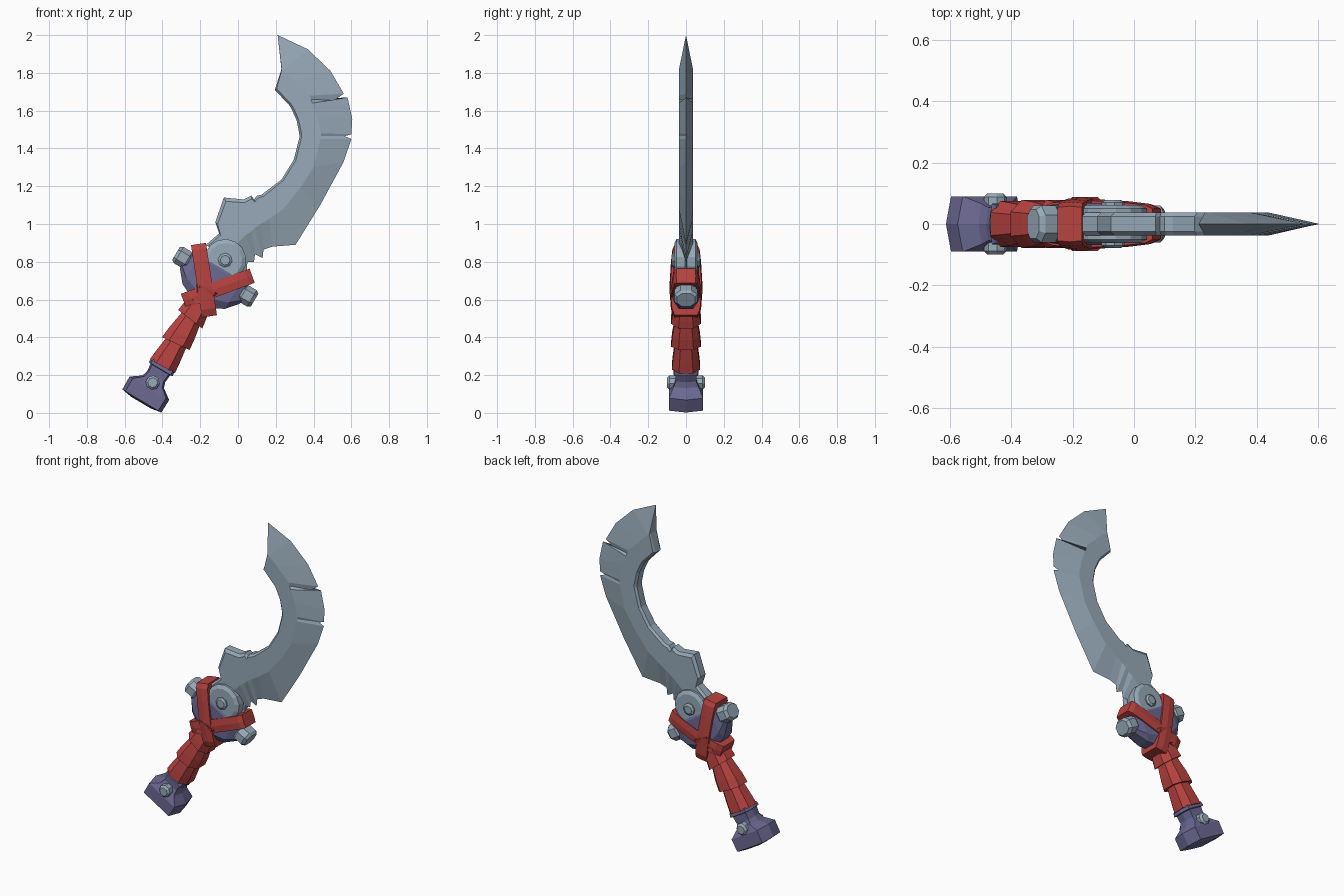
import bpy, bmesh, math
from mathutils import Vector

cube = bpy.data.objects.get("Cube")
if cube:
    bpy.data.objects.remove(cube, do_unlink=True)

TILT = math.radians(30.6)          # lean of the hilt
BASE = (-0.505, 0, 0.07)           # foot of the hilt axis


def material(name, rgb):
    m = bpy.data.materials.new(name)
    m.use_nodes = True
    col = (*rgb, 1)
    m.diffuse_color = col
    bsdf = m.node_tree.nodes["Principled BSDF"]
    bsdf.inputs["Base Color"].default_value = col
    bsdf.inputs["Roughness"].default_value = 0.7
    return m


STEEL = material("steel_grey", (0.31, 0.40, 0.48))
RED = material("red_cloth", (0.47, 0.055, 0.05))
PURPLE = material("dull_purple", (0.15, 0.14, 0.29))


def loft(name, rings, mat, hilt=True):
    """Skin equal-length rings, cap both ends, keep faces flat."""
    bm = bmesh.new()
    rows = [[bm.verts.new(p) for p in r] for r in rings]
    n = len(rows[0])
    for a, b in zip(rows, rows[1:]):
        for i in range(n):
            j = (i + 1) % n
            bm.faces.new((a[i], a[j], b[j], b[i]))
    bm.faces.new(rows[0])
    bm.faces.new(rows[-1])
    bmesh.ops.remove_doubles(bm, verts=bm.verts, dist=0.0005)
    bmesh.ops.recalc_face_normals(bm, faces=bm.faces)
    me = bpy.data.meshes.new(name)
    bm.to_mesh(me)
    bm.free()
    me.materials.append(mat)
    ob = bpy.data.objects.new(name, me)
    bpy.context.collection.objects.link(ob)
    if hilt:
        ob.location = BASE
        ob.rotation_euler = (0, TILT, 0)
    return ob


def octagon(a, b, cut=0.5):
    """Rectangle of half sizes a, b with cut corners."""
    c, d = a * cut, b * cut
    return [(a, -d), (a, d), (c, b), (-c, b), (-a, d), (-a, -d), (-c, -b), (c, -b)]


def disc(name, x, z, steps, sides, mat):
    """Turned part with its axis along y; steps are (y, radius)."""
    rings = []
    for y, r in steps:
        angles = [math.tau * (i + 0.5) / sides for i in range(sides)]
        rings.append([(x + r * math.cos(t), y, z + r * math.sin(t)) for t in angles])
    return loft(name, rings, mat)


# Blade: spine, ridge and cutting edge, listed from tip to root
spine = [(.21, 2), (.23, 1.82), (.195, 1.71), (.27, 1.63), (.28, 1.615), (.29, 1.595),
         (.31, 1.55), (.324, 1.48), (.325, 1.46), (.322, 1.445), (.295, 1.34),
         (.23, 1.235), (.125, 1.155), (.1, 1.15), (.085, 1.13), (.07, 1.15),
         (.03, 1.13), (-.075, 1.14), (-.12, 1.01), (-.1, .95), (-.17, .89)]
ridge = [(.21, 2), (.24, 1.815), (.3, 1.76), (.38, 1.68), (.385, 1.66), (.395, 1.64),
         (.42, 1.57), (.44, 1.48), (.44, 1.465), (.438, 1.45), (.4, 1.3),
         (.33, 1.19), (.24, 1.08), (.17, 1.03), (.12, 1), (.09, .98),
         (.07, .96), (.04, .94), (0, .9), (-.02, .87), (-.06, .82)]
edge = [(.21, 2), (.37, 1.925), (.49, 1.81), (.56, 1.69), (.51, 1.655), (.58, 1.67),
        (.605, 1.555), (.6, 1.475), (.565, 1.465), (.6, 1.45), (.56, 1.33),
        (.435, 1.1), (.305, .89), (.18, .88), (.135, .865), (.13, .82),
        (.09, .84), (.085, .8), (.05, .8), (.045, .74), (.02, .71)]
HALF = 0.037
blade = []
for i, (s, r, e) in enumerate(zip(spine, ridge, edge)):
    h = HALF if i else 0
    s, r, e = Vector(s), Vector(r), Vector(e)
    side = [(s, h * 0.65), (s.lerp(r, 0.1), h), (r, h)]
    front = [(p.x, -y, p.y) for p, y in side]
    back = [(p.x, y, p.y) for p, y in reversed(side)]
    blade.append(front + [(e.x, 0, e.y)] + back)
loft("blade", blade, STEEL, hilt=False)

# Pivot plate and bolt that hold the blade root
disc("pivot_plate", 0, 0.858, [(-.062, .09), (-.05, .112), (.05, .112), (.062, .09)], 14, STEEL)
disc("pivot_bolt", 0, 0.858, [(-.078, .026), (-.07, .038), (.07, .038), (.078, .026)], 8, STEEL)

# Pommel: six-sided flared block with a collar
pommel = []
for z, a, b in [(-.018, .06, .06), (-.008, .12, .09), (.07, .122, .09),
                (.11, .066, .066), (.14, .056, .054), (.185, .06, .056),
                (.188, .074, .066), (.212, .07, .062)]:
    k = a * 0.84
    pommel.append([(a, 0, z), (k, b, z), (-k, b, z), (-a, 0, z), (-k, -b, z), (k, -b, z)])
loft("pommel", pommel, PURPLE)
for s, label in ((-1, "front"), (1, "back")):
    steps = [(s * .05, .038), (s * .088, .038), (s * .1, .026)]
    disc("pommel_rivet_" + label, 0, 0.105, steps, 8, STEEL)

# Grip: overlapping cloth bands, each flared at its lower end
bands = [(.205, .36, .076, .058, .03), (.345, .515, .08, .055, .1),
         (.495, .61, .08, .06, -.12), (.59, .68, .078, .09, .1)]
for i, (lo, hi, a, b, slant) in enumerate(bands):
    rings = []
    for z, r in [(lo, a * 0.8), (lo, a), (lo + (hi - lo) * 0.35, a * 0.93), (hi, b), (hi, b * 0.7)]:
        rings.append([(x, y, z + slant * x) for x, y in octagon(r, r * 0.98)])
    loft(f"grip_band_{i + 1}", rings, RED)

# Guard: faceted crosspiece, thickest in the middle
guard = []
for x, lo, hi, b in [(-.185, .7, .8, .045), (-.13, .635, .83, .062), (-.06, .6, .85, .068),
                     (.06, .6, .85, .068), (.13, .635, .83, .062), (.185, .7, .8, .045)]:
    mid, half = (lo + hi) / 2, (hi - lo) / 2
    guard.append([(x, y, mid + u) for u, y in octagon(half, b, 0.6)])
loft("guard", guard, PURPLE)

# Steel caps on the guard ends, and cloth straps crossing over it
for s, label in ((-1, "right"), (1, "left")):
    cap = []
    for x, k in [(.16, .85), (.172, 1), (.225, 1), (.242, .78)]:
        cap.append([(s * x, y, .756 + u) for u, y in octagon(.05 * k, .06 * k)])
    loft("guard_cap_" + label, cap, STEEL)

    top, low = Vector((s * .165, .86)), Vector((-s * .08, .56))
    across = (top - low).normalized().orthogonal() * 0.04
    lift = 0.006 if s < 0 else 0
    strap = []
    for t, b in [(0, .058), (.1, .074), (.4, .082), (.75, .074), (.93, .066), (1, .052)]:
        p, y = low.lerp(top, t), b + lift
        corners = [(1, -.94), (0, -1), (-1, -.94), (-1, .94), (0, 1), (1, .94)]
        strap.append([(p.x + across.x * c, y * d, p.y + across.y * c) for c, d in corners])
    loft("cross_strap_" + label, strap, RED)
